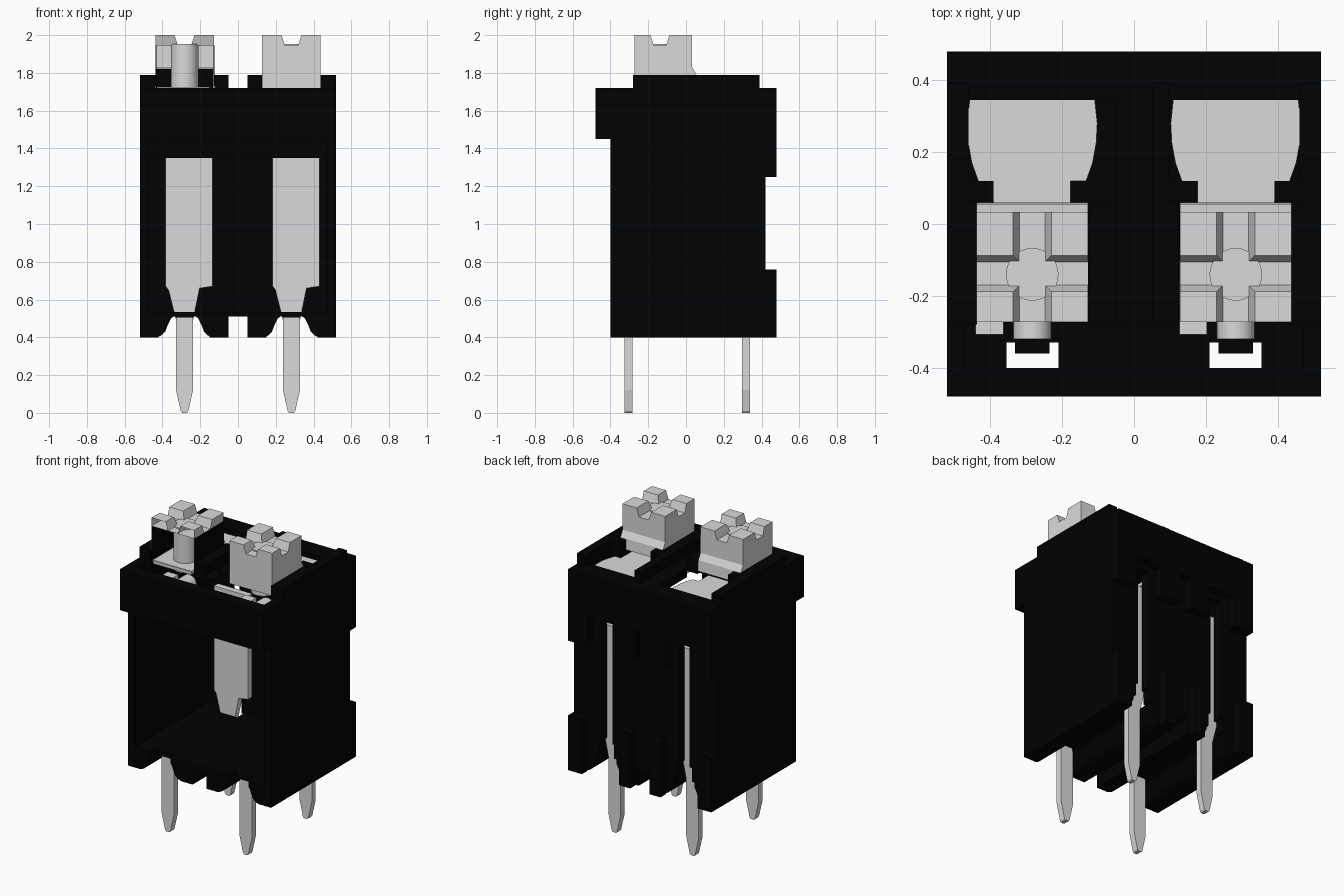
import bpy, bmesh, math

old = bpy.data.objects.get("Cube")
if old:
    bpy.data.objects.remove(old, do_unlink=True)


def material(name, value, rough):
    m = bpy.data.materials.new(name)
    m.use_nodes = True
    m.diffuse_color = (value, value, value, 1)
    b = m.node_tree.nodes["Principled BSDF"]
    b.inputs["Base Color"].default_value = (value, value, value, 1)
    b.inputs["Roughness"].default_value = rough
    return m


BLACK = material("black plastic", 0.0005, 0.6)
GREY = material("light grey metal", 0.70, 0.5)


def finish(name, bm, mat):
    bmesh.ops.recalc_face_normals(bm, faces=bm.faces)
    me = bpy.data.meshes.new(name)
    bm.to_mesh(me)
    bm.free()
    me.materials.append(mat)
    ob = bpy.data.objects.new(name, me)
    bpy.context.collection.objects.link(ob)
    return ob


def add_prism(bm, pts, axis, a, b):
    """Extrude a 2D outline along an axis from a to b."""
    def co(p, t):
        return {"x": (t, p[0], p[1]), "y": (p[0], t, p[1]), "z": (p[0], p[1], t)}[axis]
    lo = [bm.verts.new(co(p, a)) for p in pts]
    hi = [bm.verts.new(co(p, b)) for p in pts]
    bm.faces.new(lo)
    bm.faces.new(hi[::-1])
    n = len(pts)
    for i in range(n):
        bm.faces.new((lo[i], lo[(i + 1) % n], hi[(i + 1) % n], hi[i]))


def prism(name, pts, axis, a, b, mat):
    bm = bmesh.new()
    add_prism(bm, pts, axis, a, b)
    return finish(name, bm, mat)


def boxes(name, specs, mat):
    bm = bmesh.new()
    for x0, x1, y0, y1, z0, z1 in specs:
        add_prism(bm, [(x0, y0), (x1, y0), (x1, y1), (x0, y1)], "z", z0, z1)
    return finish(name, bm, mat)


def cylinder(name, u, v, r, axis, a, b, mat):
    bm = bmesh.new()
    ring = [(u + r * math.cos(i * math.pi / 16), v + r * math.sin(i * math.pi / 16)) for i in range(32)]
    add_prism(bm, ring, axis, a, b)
    for f in bm.faces:
        f.smooth = len(f.verts) == 4
    bm.normal_update()
    for e in bm.edges:
        e.smooth = e.calc_face_angle(0) < 0.6
    return finish(name, bm, mat)


def head(name, cx, open_front):
    """Slotted clamp head: body with a rear ledge and four corner lugs."""
    bm = bmesh.new()
    x0, x1, f = cx - 0.155, cx + 0.155, -0.272
    body = [(f, 1.72), (0.06, 1.72), (0.055, 1.79), (0.033, 1.83), (0.033, 1.945), (f, 1.945)]
    add_prism(bm, body, "x", x0, x1)
    # Lugs slope in toward the top where they border the cross slots
    for xa, xb, sx in ((x0, cx - 0.035, 1), (cx + 0.035, x1, -1)):
        for ya, yb, sy in ((f, -0.17, 1), (-0.105, 0.033, -1)):
            low = [(xa, ya), (xb, ya), (xb, yb), (xa, yb)]
            tx = (xa, xb - 0.018) if sx > 0 else (xa + 0.018, xb)
            ty = (ya, yb - 0.018) if sy > 0 else (ya + 0.018, yb)
            top = [(tx[0], ty[0]), (tx[1], ty[0]), (tx[1], ty[1]), (tx[0], ty[1])]
            lo = [bm.verts.new((*p, 1.945)) for p in low]
            hi = [bm.verts.new((*p, 2.0)) for p in top]
            bm.faces.new(lo[::-1])
            bm.faces.new(hi)
            for i in range(4):
                j = (i + 1) % 4
                bm.faces.new((lo[i], lo[j], hi[j], hi[i]))
    bmesh.ops.recalc_face_normals(bm, faces=bm.faces)
    if open_front:
        bm.normal_update()
        gone = [q for q in bm.faces
                if q.normal.y < -0.9 and abs(q.calc_center_median().y - f) < 0.01]
        bmesh.ops.delete(bm, geom=gone, context="FACES")
    return finish(name, bm, GREY)


# Housing side walls
side = [(-0.40, 0.40), (0.48, 0.40), (0.48, 0.76), (0.42, 0.76), (0.42, 1.25), (0.48, 1.25),
        (0.48, 1.72), (0.39, 1.72), (0.39, 1.79), (-0.28, 1.79), (-0.28, 1.72), (-0.48, 1.72),
        (-0.48, 1.45), (-0.40, 1.45)]
prism("side_wall_left", side, "x", 0.47, 0.52, BLACK)
prism("side_wall_right", side, "x", -0.52, -0.47, BLACK)

# Floor with arched grooves and a centre notch underneath
inner = [(0.05, 0.51), (0.05, 0.40), (0.13, 0.40), (0.16, 0.41), (0.18, 0.43), (0.195, 0.47), (0.21, 0.50)]
outer = [(0.355, 0.50), (0.37, 0.47), (0.385, 0.43), (0.405, 0.41), (0.43, 0.40), (0.47, 0.40), (0.47, 0.535)]
half = inner + [(0.225, 0.51), (0.34, 0.51)] + outer
prism("floor", half + [(-x, z) for x, z in reversed(half)], "y", -0.33, 0.29, BLACK)
# Floor edges, broken by a slot at each pin
mid = inner + [(0.21, 0.535)]
for y0, y1, place in ((-0.40, -0.33, "front"), (0.29, 0.42, "back")):
    for s, tag in ((1, "left"), (-1, "right")):
        prism(f"floor_edge_{place}_{tag}", [(s * x, z) for x, z in outer + [(0.355, 0.535)]], "y", y0, y1, BLACK)
    prism(f"floor_edge_{place}_centre", mid + [(-x, z) for x, z in reversed(mid)], "y", y0, y1, BLACK)

# Back wall with two slots that widen below, a band above and feet
back = [(a, b, 0.36, 0.42, 0.62, 1.41) for a, b in ((-0.47, -0.32), (-0.24, 0.24), (0.32, 0.47))]
back += [(a, b, 0.36, 0.42, 0.53, 0.62) for a, b in ((-0.47, -0.338), (-0.228, 0.228), (0.338, 0.47))]
back += [(-0.47, 0.47, 0.36, 0.42, 1.41, 1.70), (-0.47, 0.47, 0.42, 0.48, 1.45, 1.72)]
back += [(a, b, 0.42, 0.48, 1.25, 1.45) for a, b in ((-0.47, -0.38), (-0.18, -0.04), (0.04, 0.18), (0.38, 0.47))]
back += [(s * 0.11 - 0.04, s * 0.11 + 0.04, 0.42, 0.48, 0.40, 0.76) for s in (-1, 1)]
back += [(s * 0.445 - 0.025, s * 0.445 + 0.025, 0.42, 0.48, 0.40, 0.76) for s in (-1, 1)]
boxes("back_wall", back, BLACK)

# Front lip and top deck, open behind the lip and around the clamps
deck = [(-0.47, 0.47, -0.48, -0.40, 1.45, 1.72), (-0.47, 0.47, 0.345, 0.48, 1.66, 1.72),
        (-0.125, 0.125, -0.28, 0.06, 1.70, 1.72), (-0.05, 0.05, 0.06, 0.345, 1.66, 1.72)]
boxes("front_lip_and_deck", deck, BLACK)
boxes("inner_crossbar", [(-0.47, 0.47, -0.03, 0.0, 1.35, 1.45)], BLACK)

# Raised rails on the deck, and blocks beside each release plate
rails = []
for s in (-1, 1):
    for a, b, y0, y1, z0 in ((0.05, 0.125, -0.28, 0.06, 1.72), (0.437, 0.475, -0.28, 0.06, 1.6),
                             (0.46, 0.475, 0.06, 0.39, 1.6), (0.39, 0.475, 0.064, 0.12, 1.6)):
        rails.append((*sorted((s * a, s * b)), y0, y1, z0, 1.79))
rails += [(0.05, 0.10, 0.06, 0.39, 1.66, 1.79), (0.10, 0.175, 0.064, 0.12, 1.6, 1.79)]
boxes("deck_rails", rails, BLACK)

# Contacts, clamps and screws for both poles
pin_tip = [(-0.045, 0.12), (-0.02, 0.01), (-0.012, 0.0), (0.012, 0.0), (0.02, 0.01), (0.045, 0.12)]
for cx, tag in ((-0.283, "right"), (0.283, "left")):
    blade = pin_tip + [(0.045, 0.49), (0.08, 0.66), (0.148, 0.67), (0.148, 1.35), (-0.10, 1.35),
                       (-0.10, 0.67), (-0.085, 0.65), (-0.045, 0.49)]
    prism("back_contact_" + tag, [(cx + x, z) for x, z in blade], "y", 0.297, 0.338, GREY)
    front = pin_tip + [(0.045, 0.49), (0.035, 0.53), (-0.035, 0.53), (-0.045, 0.49)]
    prism("front_pin_" + tag, [(cx + x, z) for x, z in front], "y", -0.325, -0.283, GREY)
    # Release plate with bowed sides and a narrow neck
    bow = [(0.107, 0.0), (0.107, 0.12), (0.15, 0.12), (0.168, 0.17), (0.178, 0.225), (0.181, 0.28), (0.174, 0.345)]
    outline = bow + [(-x, y) for x, y in reversed(bow)]
    prism("release_plate_" + tag, [(cx + x, y) for x, y in outline], "z", 1.66, 1.69, GREY)
    # Clamp head, shaft and front peg
    head("clamp_head_" + tag, cx, cx < 0)
    cylinder("screw_shaft_" + tag, cx, -0.14, 0.073, "z", 1.66, 1.952, GREY)
    cylinder("front_peg_" + tag, cx, 1.55, 0.053, "y", -0.32, -0.10, GREY)
    boxes("pin_stop_" + tag, [(cx - 0.048, cx + 0.048, -0.36, -0.328, 0.505, 0.535)], BLACK)
    boxes("clamp_tab_" + tag, [(cx - 0.157, cx - 0.08, -0.307, -0.10, 1.54, 1.58)], GREY)

# Inside of the open clamp: base plate, rear stop and dark side liners
boxes("clamp_base", [(-0.43, -0.15, -0.27, -0.03, 1.70, 1.724)], GREY)
boxes("clamp_stop", [(-0.434, -0.132, -0.03, 0.02, 1.60, 1.82)], BLACK)
boxes("clamp_liners", [(-0.437, -0.432, -0.27, 0.03, 1.73, 1.944),
                       (-0.129, -0.124, -0.27, 0.032, 1.73, 1.944)], BLACK)
